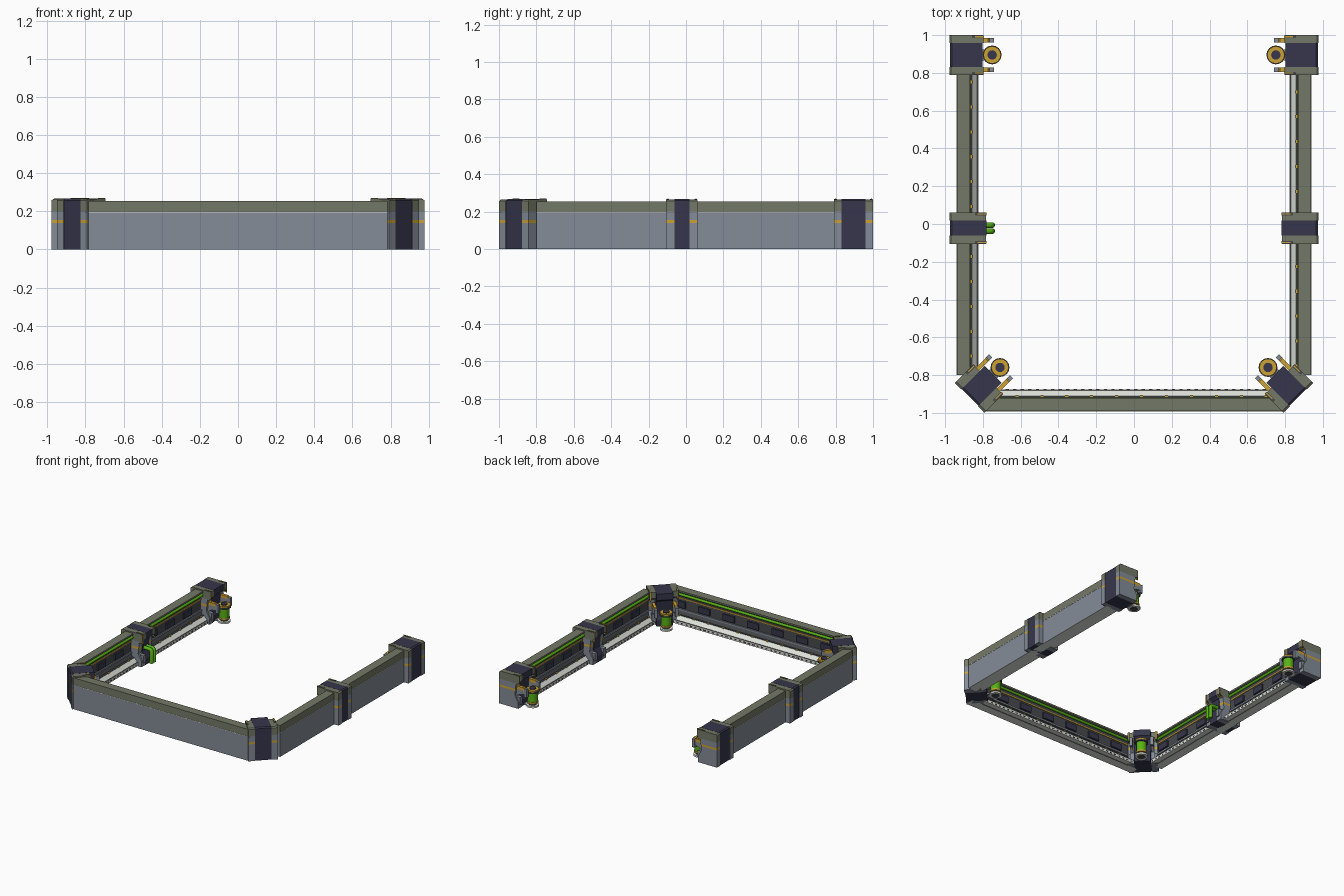
import bpy, bmesh
from math import radians
from mathutils import Matrix

cube = bpy.data.objects.get("Cube")
if cube:
    bpy.data.objects.remove(cube, do_unlink=True)


def material(name, r, g, b):
    m = bpy.data.materials.new(name)
    m.use_nodes = True
    m.diffuse_color = (r, g, b, 1)
    m.node_tree.nodes["Principled BSDF"].inputs["Base Color"].default_value = (r, g, b, 1)
    return m


OLIVE = material("olive", .175, .19, .135)
GREY = material("steel grey", .23, .265, .31)
NAVY = material("dark navy", .037, .037, .072)
YELLOW = material("amber", .6, .36, .035)
GREEN = material("green", .1, .45, .008)
WHITE = material("off white", .75, .78, .72)
CHARCOAL = material("charcoal", .065, .067, .075)


def place(name, bm, frame, mats):
    bmesh.ops.recalc_face_normals(bm, faces=bm.faces)
    mesh = bpy.data.meshes.new(name)
    bm.to_mesh(mesh)
    bm.free()
    for m in mats:
        mesh.materials.append(m)
    ob = bpy.data.objects.new(name, mesh)
    ob.matrix_world = frame
    bpy.context.collection.objects.link(ob)
    return ob


def prism(name, frame, profile, x0, x1, mats, cuts=(), rule=None):
    """Extrude a depth/height profile along local x, cut it at heights, colour by rule."""
    bm = bmesh.new()
    face = bm.faces.new([bm.verts.new((x0, d, z)) for d, z in profile])
    out = bmesh.ops.extrude_face_region(bm, geom=[face])
    moved = [v for v in out["geom"] if isinstance(v, bmesh.types.BMVert)]
    bmesh.ops.translate(bm, verts=moved, vec=(x1 - x0, 0, 0))
    for z in cuts:
        bmesh.ops.bisect_plane(bm, geom=bm.verts[:] + bm.edges[:] + bm.faces[:],
                               plane_co=(0, 0, z), plane_no=(0, 0, 1))
    bmesh.ops.recalc_face_normals(bm, faces=bm.faces)
    if rule:
        for f in bm.faces:
            f.material_index = rule(f.calc_center_median(), f.normal)
    return place(name, bm, frame, mats)


def box(name, frame, x, d, z, mat, count=1, step=0):
    profile = [(d[0], z[0]), (d[0], z[1]), (d[1], z[1]), (d[1], z[0])]
    ob = prism(name, frame, profile, x[0], x[1], [mat])
    if count > 1:
        arr = ob.modifiers.new("repeat", 'ARRAY')
        arr.count = count
        arr.use_relative_offset = False
        arr.use_constant_offset = True
        arr.constant_offset_displace = (step, 0, 0)


def cylinder(name, frame, at, r, h, mat, sides=16, along_x=False):
    bm = bmesh.new()
    turn = Matrix.Rotation(radians(90), 4, 'Y') if along_x else Matrix()
    bmesh.ops.create_cone(bm, cap_ends=True, segments=sides, radius1=r, radius2=r,
                          depth=h, matrix=Matrix.Translation(at) @ turn)
    for f in bm.faces:
        f.smooth = len(f.verts) == 4
    for e in bm.edges:
        e.smooth = all(len(f.verts) == 4 for f in e.link_faces)
    place(name, bm, frame, [mat])


def frame_at(x, y, angle):
    return Matrix.Translation((x, y, 0)) @ Matrix.Rotation(radians(angle), 4, 'Z')


def wall_rule(c, n):
    if n.z < -.9 and c.z < .01:
        return 3
    if n.y > .2 and c.z < .235:
        return 2
    return 0 if c.z > .195 else 1


def wall(name, frame, half):
    # Outer shell with overhanging cap and recessed inner side
    profile = [(0, 0), (0, .255), (.07, .255), (.07, .242), (.05, .235),
               (.05, .09), (.072, .05), (.072, 0)]
    prism(name, frame, profile, -half, half, [OLIVE, GREY, CHARCOAL, WHITE], [.195], wall_rule)
    box(name + "_seam", frame, (-half, half), (-.002, .002), (.194, .197), WHITE)
    # Sloped white ledge with a slotted lip and small lamps
    ledge = [(.06, .004), (.06, .06), (.08, .06), (.108, .03), (.114, .03), (.114, .004)]
    prism(name + "_ledge", frame, ledge, -half, half, [WHITE])
    box(name + "_gutter", frame, (-half, half), (.066, .08), (.05, .063), CHARCOAL)
    box(name + "_lip_line", frame, (-half, half), (.108, .112), (.028, .033), CHARCOAL)
    n = int(half * 2 / .04)
    box(name + "_lip_slots", frame, (-half, -half + .018), (.11, .1155), (.012, .021),
        CHARCOAL, n, .04)
    n = int(half * 2 / .132)
    box(name + "_lamps", frame, (-half + .04, -half + .056), (.073, .083), (.05, .066),
        YELLOW, n, .132)
    # Conduit, amber line, rail and inner panels
    cylinder(name + "_conduit", frame, (0, .061, .222), .011, half * 2, GREEN, 8, True)
    box(name + "_amber_line", frame, (-half, half), (.048, .055), (.184, .193), YELLOW)
    box(name + "_rail", frame, (-half, half), (.045, .06), (.09, .104), GREY)
    box(name + "_panels", frame, (-half + .14, -half + .24), (.045, .062), (.115, .165),
        NAVY, int(half * 2 / .22), .22)


def flange_rule(c, n):
    if c.z > .2:
        return 0
    return 2 if .138 < c.z < .155 else 1


def pillar(name, frame, width, core, depth, flange_depth):
    def side(i, o, deep):
        return [(i, 0), (i, .257 + o), (i + .01, .265 + o), (deep - i, .265 + o),
                (deep - i, .215), (deep - .03, .195), (deep - .04, .1),
                (deep - .01 - i, .05), (deep - .01 - i, 0)]
    # Dark core between two banded flanges
    prism(name + "_core", frame, side(.004, .001, depth), -core / 2, core / 2, [NAVY])
    for s, label in ((-1, "_flange_a"), (1, "_flange_b")):
        prism(name + label, frame, side(0, 0, flange_depth), s * core / 2, s * width / 2,
              [OLIVE, GREY, YELLOW], [.138, .155, .2], flange_rule)
        # Notch trim on the outer side of each flange, and a foot
        x = s * (width / 2 - .009)
        box(name + label + "_notch", frame, (x - .007, x + .007),
            (flange_depth - .06, flange_depth + .001), (.2, .268), CHARCOAL)
        box(name + label + "_notch_trim", frame, (x - .003, x + .003),
            (flange_depth - .045, flange_depth + .003), (.19, .27), YELLOW)
        x = s * (core / 2 + .015)
        box(name + label + "_foot", frame, (x - .015, x + .015),
            (flange_depth - .05, flange_depth), (.03, .09), GREY)


def canister(name, frame, depth):
    # Clamp prongs on either side
    for s in (-1, 1):
        hook = [(depth - .06, .08), (depth - .06, .175), (depth + .025, .175),
                (depth + .035, .165), (depth + .035, .12), (depth, .115)]
        prism(name + "_prong", frame, hook, s * .067, s * .089, [YELLOW, GREY],
              [.15], lambda c, n: 0 if c.z > .15 else 1)
        box(name + "_prong_tip", frame, (s * .078 - .012, s * .078 + .012),
            (depth + .03, depth + .056), (.1, .168), GREY)
    # Dish, barrel and collars
    y = .227
    box(name + "_bracket", frame, (-.03, .03), (depth - .05, y), (.004, .014), GREY)
    for part, r, z0, z1, mat in (("_dish_hub", .03, 0, .004, CHARCOAL),
                                 ("_dish", .048, .002, .016, WHITE),
                                 ("_neck", .03, .016, .03, CHARCOAL),
                                 ("_lower_collar", .042, .03, .043, YELLOW),
                                 ("_barrel", .039, .043, .118, GREEN),
                                 ("_rim", .05, .118, .13, CHARCOAL),
                                 ("_upper_collar", .046, .13, .142, YELLOW),
                                 ("_cap", .025, .142, .148, NAVY)):
        cylinder(name + part, frame, (0, y, (z0 + z1) / 2), r, z1 - z0, mat)


# Three walls, open at the back
wall("front_wall", frame_at(0, -.99, 0), .8)
for s, label in ((1, "left"), (-1, "right")):
    wall(label + "_wall", frame_at(s * .938, 0, s * 90), .8)
    corner = frame_at(s * .87, -.92, s * 45)
    pillar(label + "_corner_pillar", corner, .222, .125, .18, .138)
    canister(label + "_corner_canister", corner, .18)
    end = frame_at(s * .978, .895, s * 90)
    pillar(label + "_end_pillar", end, .21, .128, .18, .18)
    canister(label + "_end_canister", end, .18)
    pillar(label + "_middle_pillar", frame_at(s * .978, -.022, s * 90), .168, .08, .2, .195)

# Bent twin pipes on one middle pillar
for x in (-.016, .016):
    curve = bpy.data.curves.new("twin_pipe", 'CURVE')
    curve.dimensions = '3D'
    curve.bevel_depth = .015
    curve.bevel_resolution = 2
    curve.use_fill_caps = True
    path = [(x, .15, .13), (x, .215, .13), (x, .228, .117), (x, .228, .02)]
    spline = curve.splines.new('POLY')
    spline.points.add(len(path) - 1)
    for p, co in zip(spline.points, path):
        p.co = (*co, 1)
    curve.materials.append(GREEN)
    pipe = bpy.data.objects.new("twin_pipe", curve)
    pipe.matrix_world = frame_at(-.978, -.022, -90)
    bpy.context.collection.objects.link(pipe)
